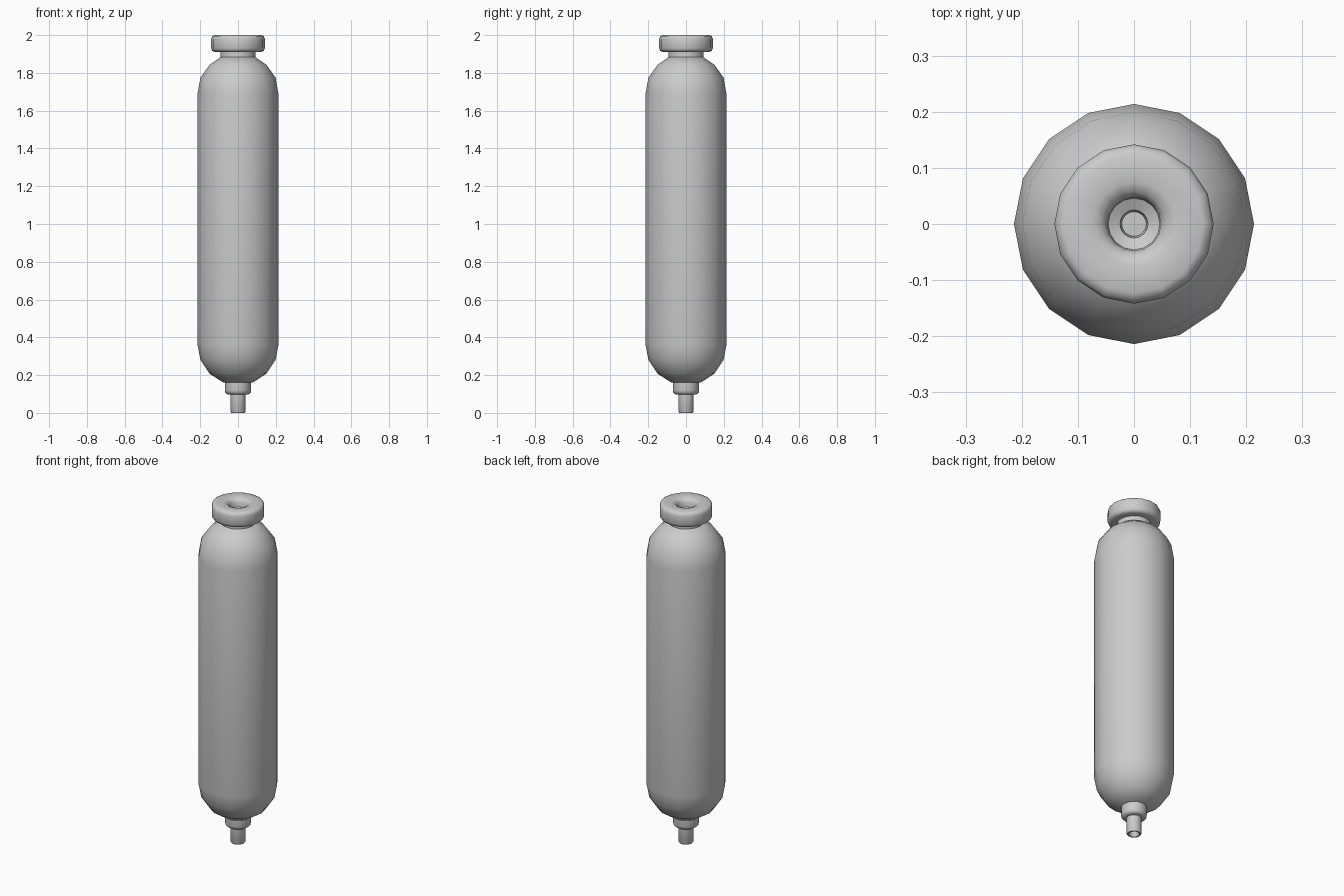
import bpy, math

if "Cube" in bpy.data.objects:
    bpy.data.objects.remove(bpy.data.objects["Cube"])

SIDES = 16


def lathe(name, profile, angle=50):
    """Revolve (radius, z) points around z; end points are capped flat."""
    verts, faces = [], []
    for r, z in profile:
        for i in range(SIDES):
            a = 2 * math.pi * i / SIDES
            verts.append((r * math.cos(a), r * math.sin(a), z))
    for k in range(len(profile) - 1):
        for i in range(SIDES):
            j = (i + 1) % SIDES
            a, b = k * SIDES, (k + 1) * SIDES
            faces.append((a + i, a + j, b + j, b + i))
    top = (len(profile) - 1) * SIDES
    faces.append(tuple(reversed(range(SIDES))))
    faces.append(tuple(range(top, top + SIDES)))
    mesh = bpy.data.meshes.new(name)
    mesh.from_pydata(verts, [], faces)
    ob = bpy.data.objects.new(name, mesh)
    bpy.context.collection.objects.link(ob)
    bpy.ops.object.select_all(action='DESELECT')
    bpy.context.view_layer.objects.active = ob
    ob.select_set(True)
    bpy.ops.object.shade_smooth_by_angle(angle=math.radians(angle))
    return ob


# Rounded cylinder body
lathe("body", [(0.08, 0.162), (0.15, 0.207), (0.199, 0.28), (0.214, 0.36),
               (0.214, 1.69), (0.199, 1.775), (0.15, 1.843), (0.09, 1.885)])

# Hollow outlet tube with a softened rim
lathe("outlet_tube", [(0.022, 0.04), (0.025, 0.005), (0.029, 0.0),
                      (0.036, 0.0), (0.04, 0.006), (0.04, 0.11)])

# Stepped collar above the tube
lathe("outlet_collar", [(0.045, 0.097), (0.058, 0.099), (0.067, 0.107),
                        (0.07, 0.12), (0.07, 0.175)])

# Neck between body and cap
lathe("neck", [(0.092, 1.87), (0.092, 1.92)])

# Thick ring cap with a funnel hole
lathe("cap", [(0.09, 1.91), (0.122, 1.911), (0.136, 1.916), (0.142, 1.93),
              (0.142, 1.98), (0.137, 1.994), (0.124, 2.0), (0.075, 2.0),
              (0.058, 1.993), (0.048, 1.978), (0.046, 1.95), (0.025, 1.94),
              (0.022, 1.92)])
